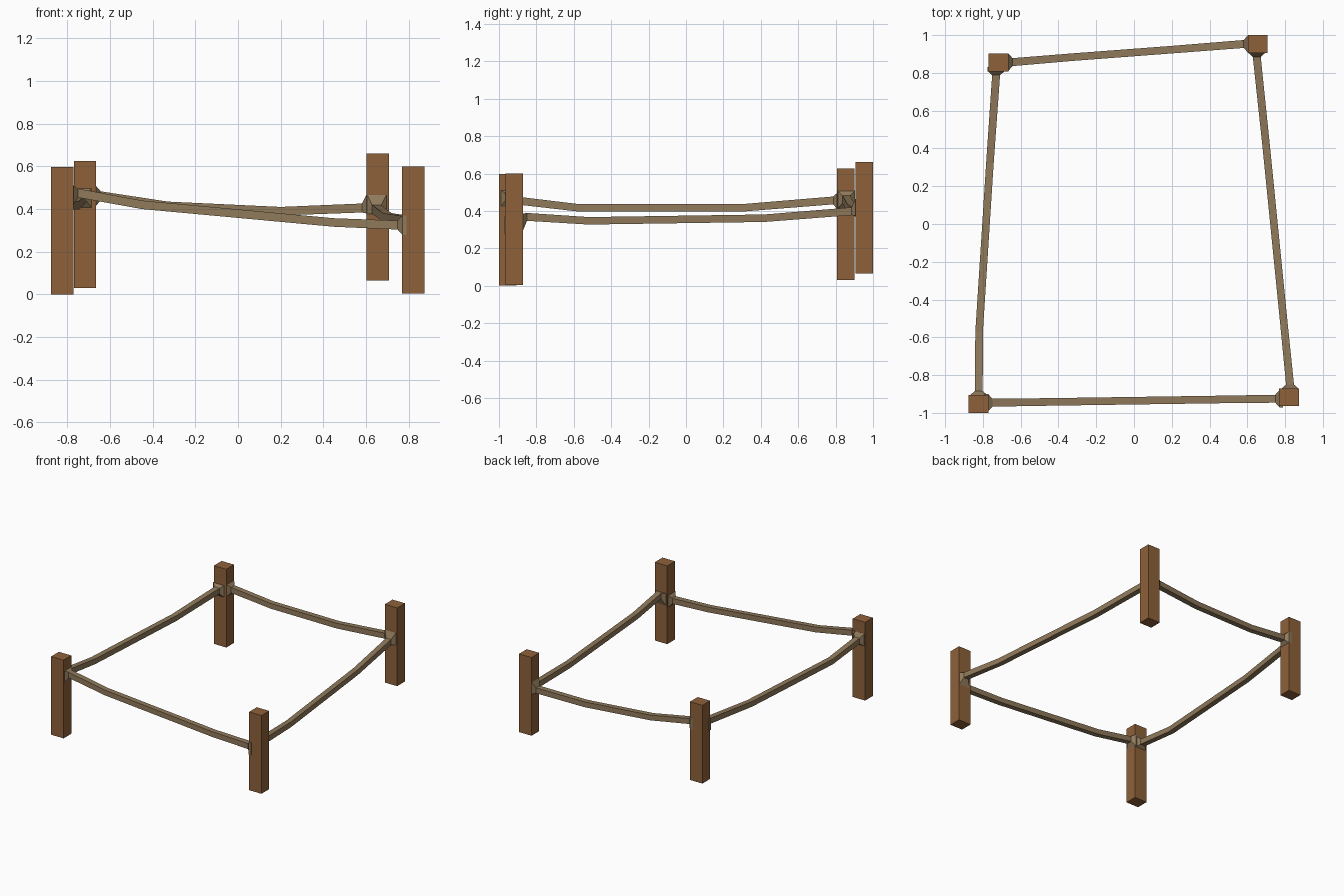
import bpy, bmesh
from mathutils import Vector

if "Cube" in bpy.data.objects:
    bpy.data.objects.remove(bpy.data.objects["Cube"])


def material(name, rgb):
    m = bpy.data.materials.new(name)
    m.diffuse_color = (*rgb, 1)
    m.use_nodes = True
    m.node_tree.nodes["Principled BSDF"].inputs["Base Color"].default_value = m.diffuse_color
    return m


wood = material("post wood", (0.27, 0.12, 0.042))
fibre = material("rope fibre", (0.28, 0.195, 0.105))


def finish(bm, name, mat):
    bmesh.ops.recalc_face_normals(bm, faces=bm.faces)
    mesh = bpy.data.meshes.new(name)
    bm.to_mesh(mesh)
    bm.free()
    mesh.materials.append(mat)
    bpy.context.collection.objects.link(bpy.data.objects.new(name, mesh))


def post(name, x, y, z):
    bm = bmesh.new()
    bmesh.ops.create_cube(bm, size=1)
    for v in bm.verts:
        v.co = Vector((v.co.x * 0.105, v.co.y * 0.093, (v.co.z + 0.5) * 0.596)) + Vector((x, y, z))
    finish(bm, name, wood)


def rope(name, axis, points, start_z, end_z):
    """Square rope lofted through points, flaring out where it meets each post."""
    pts = [Vector(p) for p in points]
    step = Vector((1, 0, 0)) if axis == "x" else Vector((0, 1, 0))
    side = Vector((0, 1, 0)) if axis == "x" else Vector((1, 0, 0))
    up = Vector((0, 0, 1))
    a, b = pts[0].copy(), pts[-1].copy()
    a.z, b.z = start_z, end_z
    rings = [(a - step * 0.02, 0.046), (a, 0.046)]
    rings += [(pts[0] + step * 0.022, 0.021)]
    rings += [(p, 0.02) for p in pts[1:-1]]
    rings += [(pts[-1] - step * 0.022, 0.021)]
    rings += [(b, 0.046), (b + step * 0.02, 0.046)]
    bm = bmesh.new()
    loops = [[bm.verts.new(c + side * (r * i) + up * (r * j))
              for i, j in ((-1, -1), (1, -1), (1, 1), (-1, 1))] for c, r in rings]
    for p, q in zip(loops, loops[1:]):
        for k in range(4):
            n = (k + 1) % 4
            bm.faces.new((p[k], p[n], q[n], q[k]))
    bm.faces.new(loops[0])
    bm.faces.new(loops[-1])
    finish(bm, name, fibre)


# Corner posts
post("front_left_post", -0.823, -0.953, 0.0)
post("front_right_post", 0.821, -0.918, 0.004)
post("back_right_post", 0.655, 0.953, 0.065)
post("back_left_post", -0.717, 0.855, 0.03)

# Sagging ropes
rope("front_rope", "x", [(-0.772, -0.946, 0.475), (-0.45, -0.942, 0.42),
                         (0.45, -0.929, 0.337), (0.77, -0.925, 0.325)], 0.465, 0.325)
rope("back_rope", "x", [(-0.665, 0.857, 0.462), (-0.33, 0.883, 0.415),
                        (0.2, 0.923, 0.39), (0.603, 0.953, 0.405)], 0.462, 0.425)
rope("left_rope", "y", [(-0.822, -0.906, 0.453), (-0.82, -0.57, 0.416),
                        (-0.763, 0.32, 0.418), (-0.73, 0.81, 0.456)], 0.46, 0.452)
rope("right_rope", "y", [(0.826, -0.872, 0.368), (0.793, -0.52, 0.347),
                         (0.699, 0.42, 0.361), (0.65, 0.907, 0.398)], 0.34, 0.422)
